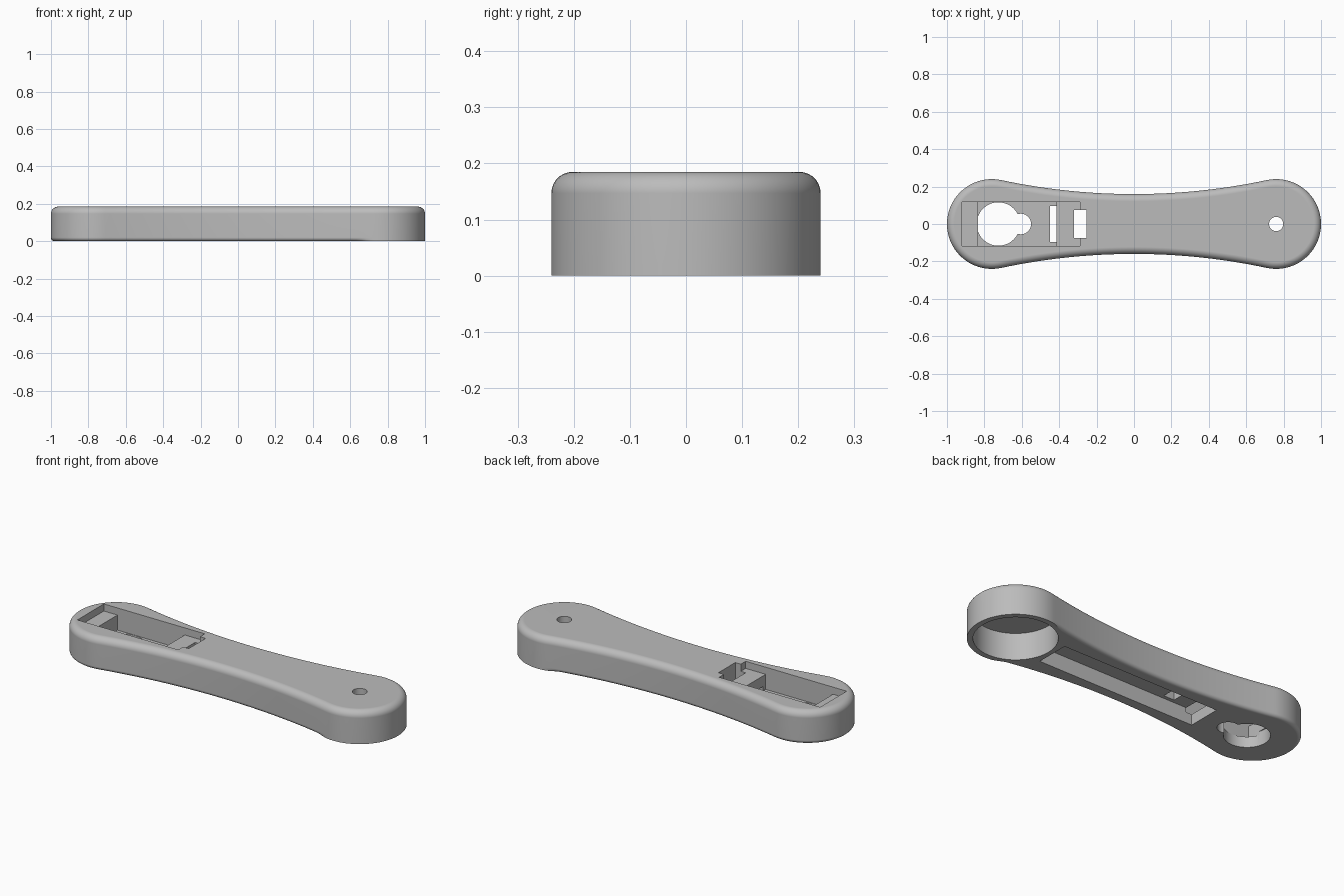
import bpy, bmesh
from math import sin, cos, pi, atan2

cube = bpy.data.objects.get("Cube")
if cube:
    bpy.data.objects.remove(cube)

HEIGHT, END_X, END_R, WAIST = 0.185, 0.76, 0.24, 0.16
TOP_R, LOW_R = 0.038, 0.02
# Radius of the concave side arc tangent to both end circles
ARC_R = (END_X**2 + WAIST**2 - END_R**2) / (2 * (END_R - WAIST))
ARC_Y = WAIST + ARC_R
TILT = atan2(END_X, ARC_Y)


def new_object(name, bm):
    bmesh.ops.recalc_face_normals(bm, faces=bm.faces)
    mesh = bpy.data.meshes.new(name)
    bm.to_mesh(mesh)
    bm.free()
    obj = bpy.data.objects.new(name, mesh)
    bpy.context.collection.objects.link(obj)
    return obj


def outline(d):
    """Handle outline, inset by d, anticlockwise from the right end."""
    pts = []
    sweep = pi / 2 + TILT
    n_end, n_side = 48, 56
    for side in (1, -1):
        for i in range(n_end + 1):
            a = -sweep + 2 * sweep * i / n_end
            r = END_R - d
            pts.append((side * (END_X + r * cos(a)), side * r * sin(a)))
        for i in range(1, n_side):
            a = TILT - 2 * TILT * i / n_side
            r = ARC_R + d
            pts.append((side * r * sin(a), side * (ARC_Y - r * cos(a))))
    return pts


def runout(x):
    """Fades the lower rounding away before the right end."""
    return min(1, max(0, (0.70 - x) / 0.06))


# Handle body: outline lofted through rounded lower and upper edges
bm = bmesh.new()
rings = []
steps = 7
outer = outline(0)
for low in (True, False):
    radius = LOW_R if low else TOP_R
    for i in range(steps + 1):
        a = pi / 2 * i / steps
        if low:
            d, z = radius * (1 - sin(a)), radius * (1 - cos(a))
        else:
            d, z = radius * (1 - cos(a)), HEIGHT - radius * (1 - sin(a))
        ring = []
        for (x0, y0), (x, y) in zip(outer, outline(d)):
            f = runout(x0) if low else 1
            ring.append(bm.verts.new((x0 + f * (x - x0), y0 + f * (y - y0), z)))
        rings.append(ring)
for a, b in zip(rings, rings[1:]):
    for i in range(len(a)):
        j = (i + 1) % len(a)
        bm.faces.new((a[i], a[j], b[j], b[i]))
bm.faces.new(rings[0][::-1])
bm.faces.new(rings[-1])
body = new_object("handle_body", bm)


# Cutter helpers
def prism(name, profile, half_y):
    """Side profile in x and z, extruded across y."""
    bm = bmesh.new()
    face = bm.faces.new([bm.verts.new((x, -half_y, z)) for x, z in profile])
    out = bmesh.ops.extrude_face_region(bm, geom=[face])["geom"]
    verts = [v for v in out if isinstance(v, bmesh.types.BMVert)]
    bmesh.ops.translate(bm, verts=verts, vec=(0, 2 * half_y, 0))
    return new_object(name, bm)


def block(name, x0, x1, half_y, z0, z1):
    return prism(name, [(x0, z0), (x1, z0), (x1, z1), (x0, z1)], half_y)


def drill(name, x, radius, z0, z1):
    bm = bmesh.new()
    bmesh.ops.create_cone(bm, cap_ends=True, segments=64, radius1=radius,
                          radius2=radius, depth=z1 - z0)
    bmesh.ops.translate(bm, verts=bm.verts, vec=(x, 0, (z0 + z1) / 2))
    return new_object(name, bm)


UP, DOWN = 0.3, -0.1
SHELF, FLOOR = 0.145, 0.06
cutters = [
    # Stepped upper pocket with a shelf at each end
    prism("pocket_cutter", [(-0.92, UP), (-0.92, SHELF), (-0.835, SHELF),
                            (-0.835, FLOOR), (-0.415, FLOOR), (-0.415, SHELF),
                            (-0.29, SHELF), (-0.29, UP)], 0.118),
    # Long channel underneath, opening into the pocket
    block("channel_cutter", -0.45, 0.525, 0.095, DOWN, 0.085),
    block("window_cutter", -0.32, -0.255, 0.075, 0.05, UP),
    # Keyhole through the pocket floor
    drill("keyhole_cutter", -0.725, 0.116, DOWN, 0.08),
    drill("keyhole_notch_cutter", -0.605, 0.055, DOWN, 0.09),
    # Wide bore below the right end and its small through hole
    drill("bore_cutter", END_X, 0.21, DOWN, 0.15),
    drill("pin_hole_cutter", END_X, 0.038, 0.1, UP),
]
bpy.ops.object.select_all(action="DESELECT")
bpy.context.view_layer.objects.active = body
body.select_set(True)
for cutter in cutters:
    cutter.hide_render = True
    mod = body.modifiers.new(cutter.name, "BOOLEAN")
    mod.operation, mod.solver, mod.object = "DIFFERENCE", "EXACT", cutter
    bpy.ops.object.modifier_apply(modifier=mod.name)
    bpy.data.objects.remove(cutter)

# Single grey material
grey = bpy.data.materials.new("plain_grey")
grey.use_nodes = True
colour = (0.5, 0.5, 0.5, 1)
grey.diffuse_color = colour
grey.node_tree.nodes["Principled BSDF"].inputs["Base Color"].default_value = colour
body.data.materials.clear()
body.data.materials.append(grey)
for face in body.data.polygons:
    face.material_index = 0

# Smooth rounded edges, crisp pocket edges, flat large faces
bpy.ops.object.shade_smooth_by_angle(angle=pi / 6)
weighted = body.modifiers.new("flat_face_normals", "WEIGHTED_NORMAL")
weighted.keep_sharp = True
